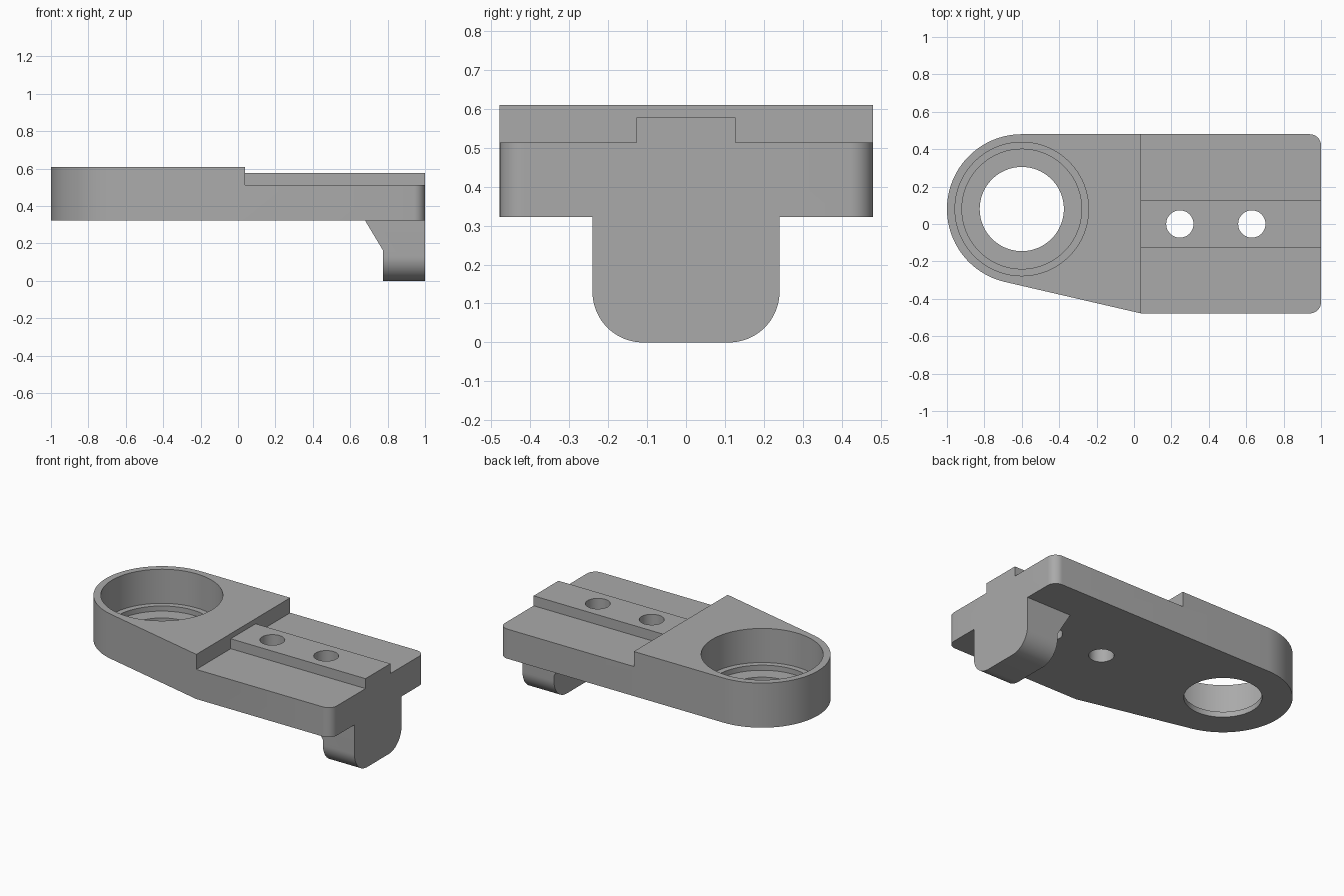
import bpy, bmesh, math
from mathutils import Vector

if "Cube" in bpy.data.objects:
    bpy.data.objects.remove(bpy.data.objects["Cube"], do_unlink=True)

grey = bpy.data.materials.new("grey metal")
grey.use_nodes = True
COLOUR = (0.4, 0.4, 0.4, 1)
grey.diffuse_color = COLOUR
grey.node_tree.nodes["Principled BSDF"].inputs["Base Color"].default_value = COLOUR

BOTTOM, TOP = 0.322, 0.61
SHELF, RAIL = 0.513, 0.577
STEP_X = 0.037
HALF_Y = 0.478
RING = Vector((-0.6, 0.08))
RING_R = 0.4


def arc(cx, cy, r, start, end, n):
    """Points on an arc, angles in radians."""
    return [(cx + r * math.cos(start + (end - start) * i / n),
             cy + r * math.sin(start + (end - start) * i / n)) for i in range(n + 1)]


def prism(name, outline, axis, low, high):
    """Extrude a 2D outline along an axis between two levels."""
    place = {"x": lambda a, b, t: (t, a, b),
             "y": lambda a, b, t: (a, t, b),
             "z": lambda a, b, t: (a, b, t)}[axis]
    bm = bmesh.new()
    face = bm.faces.new([bm.verts.new(place(a, b, low)) for a, b in outline])
    grown = bmesh.ops.extrude_face_region(bm, geom=[face])["geom"]
    shift = Vector(place(0, 0, high - low))
    bmesh.ops.translate(bm, vec=shift, verts=[g for g in grown if isinstance(g, bmesh.types.BMVert)])
    bmesh.ops.recalc_face_normals(bm, faces=bm.faces)
    mesh = bpy.data.meshes.new(name)
    bm.to_mesh(mesh)
    bm.free()
    mesh.materials.append(grey)
    obj = bpy.data.objects.new(name, mesh)
    bpy.context.collection.objects.link(obj)
    return obj


def combine(target, other, operation):
    """Apply a boolean and remove the helper."""
    mod = target.modifiers.new("combine", "BOOLEAN")
    mod.operation, mod.object, mod.solver = operation, other, "EXACT"
    bpy.context.view_layer.objects.active = target
    bpy.ops.object.modifier_apply(modifier=mod.name)
    bpy.data.objects.remove(other, do_unlink=True)


def bore(target, x, y, r, low, high, n=96):
    circle = arc(x, y, r, 0, math.tau, n)[:-1]
    combine(target, prism("bore_cutter", circle, "z", low, high), "DIFFERENCE")


# Plate: round end, tapered front edge, rounded corners at the far end
corner = Vector((STEP_X, -HALF_Y))
to_corner = corner - RING
tangent = math.atan2(to_corner.y, to_corner.x) - math.acos(RING_R / to_corner.length)
c = 0.06
outline = (arc(RING.x, RING.y, RING_R, math.pi / 2, math.tau + tangent, 64)
           + [tuple(corner)]
           + arc(1 - c, -HALF_Y + c, c, -math.pi / 2, 0, 12)
           + arc(1 - c, 0.48 - c, c, 0, math.pi / 2, 12))
bracket = prism("bracket", outline, "z", BOTTOM, TOP)

# Lowered shelf with a raised rail
w = 0.127
shelf_space = [(-0.7, SHELF), (-w, SHELF), (-w, RAIL), (w, RAIL),
               (w, SHELF), (0.7, SHELF), (0.7, 0.8), (-0.7, 0.8)]
combine(bracket, prism("shelf_cutter", shelf_space, "x", STEP_X, 1.2), "DIFFERENCE")

# Hook under the far end: rounded tongue with a sloped root
h, r = 0.24, 0.13
tongue = (arc(-h + r, r, r, math.pi, 1.5 * math.pi, 16)
          + arc(h - r, r, r, 1.5 * math.pi, math.tau, 16)
          + [(h, 0.42), (-h, 0.42)])
hook = prism("hook", tongue, "x", 0.68, 1)
wedge = [(0.5, -0.1), (0.775, -0.1), (0.775, 0.163), (0.68, BOTTOM), (0.5, BOTTOM)]
combine(hook, prism("wedge_cutter", wedge, "y", -0.5, 0.5), "DIFFERENCE")
combine(bracket, hook, "UNION")

# Stepped round pocket
for radius, floor in ((0.357, 0.39), (0.32, 0.357), (0.225, 0.2)):
    bore(bracket, RING.x, RING.y, radius, floor, 0.8)

# Two bolt holes through the rail
for x in (0.245, 0.63):
    bore(bracket, x, 0, 0.073, -0.1, 0.8, 48)

bpy.ops.object.select_all(action="DESELECT")
bracket.select_set(True)
bpy.context.view_layer.objects.active = bracket
bpy.ops.object.shade_smooth_by_angle(angle=math.radians(30))
